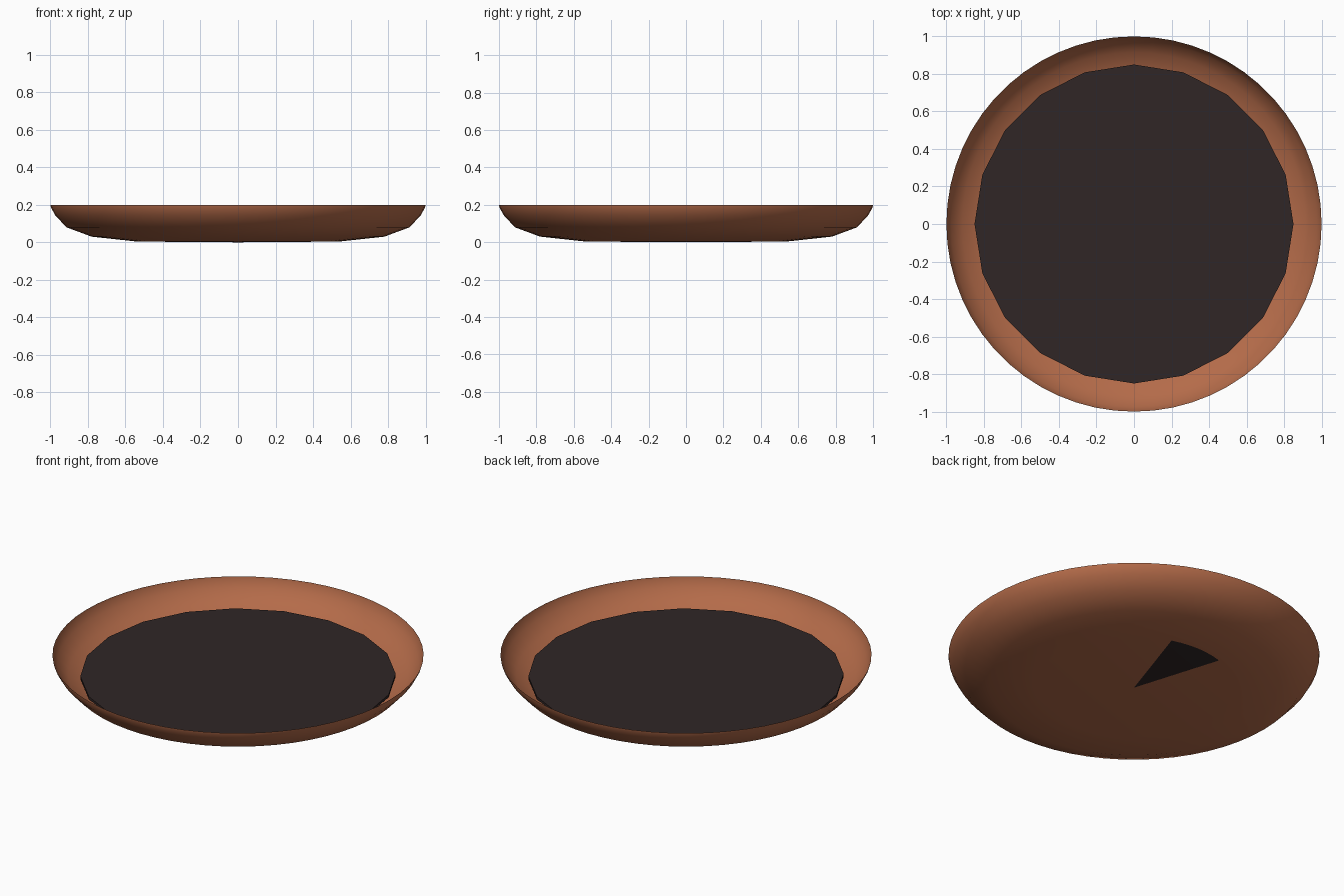
import bpy
import bmesh
from math import atan2, cos, degrees, hypot, pi, sin

cube = bpy.data.objects.get("Cube")
if cube:
    bpy.data.objects.remove(cube, do_unlink=True)


def material(name, colour):
    mat = bpy.data.materials.new(name)
    mat.use_nodes = True
    mat.diffuse_color = (*colour, 1)
    bsdf = mat.node_tree.nodes["Principled BSDF"]
    bsdf.inputs["Base Color"].default_value = (*colour, 1)
    return mat


def lathe(name, profile, sides, mats, angle):
    """Turn an (radius, height) profile, listed from the centre out, around z."""
    bm = bmesh.new()
    rings = []
    for r, z in profile:
        if r == 0:
            rings.append([bm.verts.new((0, 0, z))] * sides)
        else:
            rings.append([bm.verts.new((r * cos(2 * pi * i / sides), r * sin(2 * pi * i / sides), z))
                          for i in range(sides)])
    for a, b in zip(rings, rings[1:]):
        for i in range(sides):
            j = (i + 1) % sides
            loop = [a[i], a[j], b[j], b[i]]
            bm.faces.new(list(dict.fromkeys(loop)))
    bmesh.ops.recalc_face_normals(bm, faces=bm.faces)
    mesh = bpy.data.meshes.new(name)
    bm.to_mesh(mesh)
    bm.free()
    for mat in mats:
        mesh.materials.append(mat)
    obj = bpy.data.objects.new(name, mesh)
    bpy.context.collection.objects.link(obj)
    bpy.ops.object.select_all(action="DESELECT")
    obj.select_set(True)
    bpy.context.view_layer.objects.active = obj
    bpy.ops.object.shade_smooth_by_angle(angle=angle)
    return obj


clay = material("terracotta brown", (0.456, 0.147, 0.067))
dark = material("dark filling", (0.029, 0.019, 0.019))

# Shallow thin-walled dish
dish = lathe("dish", [(0, 0), (0.54, 0.004), (0.78, 0.03), (0.915, 0.08),
                      (0.975, 0.145), (0.997, 0.185), (1, 0.2)], 60, [clay, dark], 0.7)

# Dark wedge showing on the underside, towards the back
for face in dish.data.polygons:
    c = face.center
    if hypot(c.x, c.y) < 0.54 and 72 < degrees(atan2(c.y, c.x)) < 108:
        face.material_index = 1

# Faceted disc of filling inside the dish
lathe("filling", [(0, 0.012), (0.52, 0.016), (0.76, 0.04), (0.85, 0.065),
                  (0.85, 0.08), (0, 0.08)], 20, [dark], 0.5)
